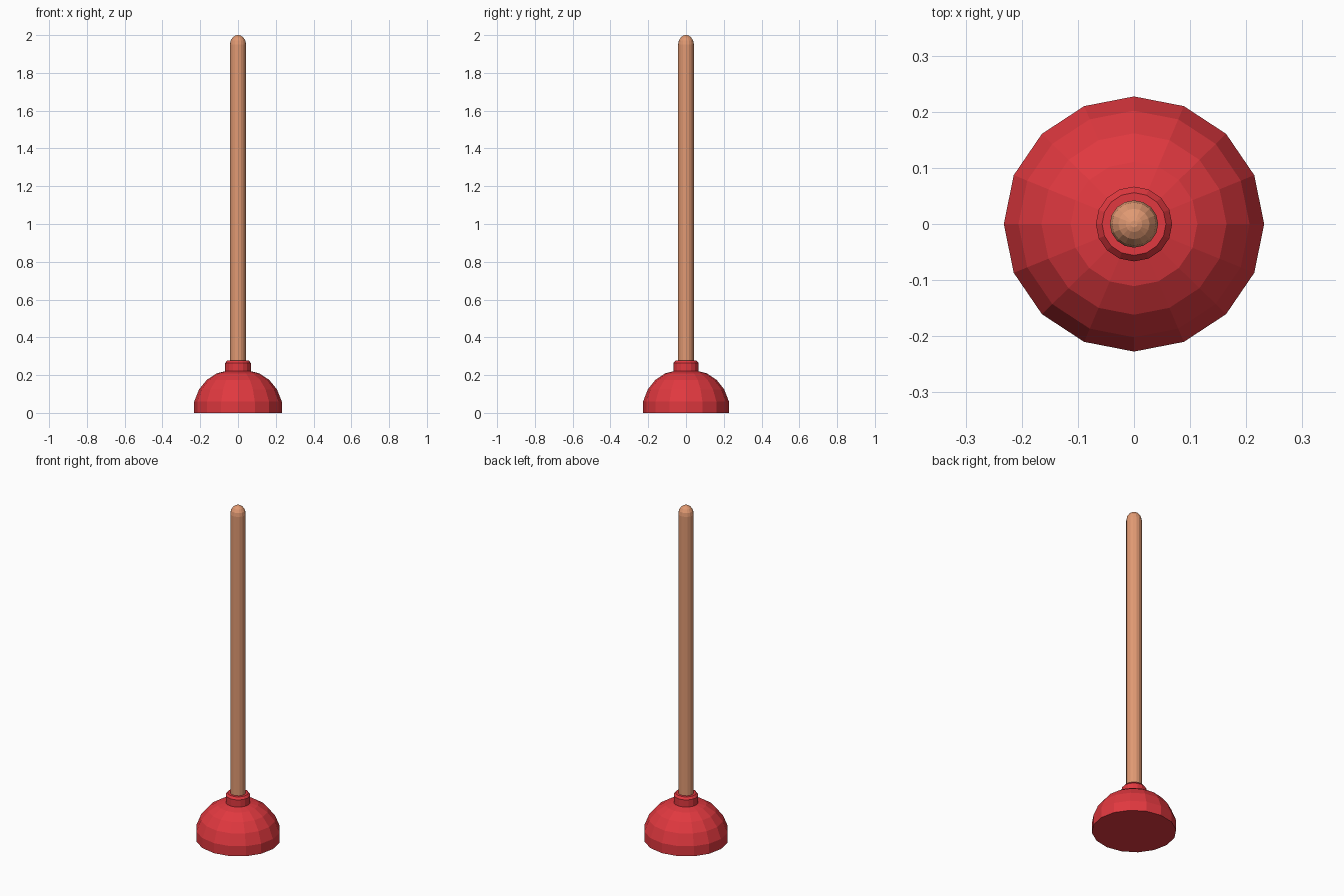
import bpy, bmesh, math

if "Cube" in bpy.data.objects:
    bpy.data.objects.remove(bpy.data.objects["Cube"])

SIDES = 16


def material(name, color):
    m = bpy.data.materials.new(name)
    m.diffuse_color = (*color, 1)
    m.use_nodes = True
    m.node_tree.nodes["Principled BSDF"].inputs["Base Color"].default_value = m.diffuse_color
    return m


def lathe(name, profile, mat, y_scale=1.0):
    """Closed solid of revolution from (radius, z) points, bottom to top."""
    bm = bmesh.new()
    rings = []
    for r, z in profile:
        rings.append([bm.verts.new((r * math.cos(a), r * y_scale * math.sin(a), z))
                      for a in (2 * math.pi * i / SIDES for i in range(SIDES))])
    for low, high in zip(rings, rings[1:]):
        for i in range(SIDES):
            j = (i + 1) % SIDES
            bm.faces.new((low[i], low[j], high[j], high[i]))
    bm.faces.new(rings[0][::-1])
    bm.faces.new(rings[-1])
    mesh = bpy.data.meshes.new(name)
    bm.to_mesh(mesh)
    bm.free()
    mesh.materials.append(mat)
    obj = bpy.data.objects.new(name, mesh)
    bpy.context.collection.objects.link(obj)
    return obj


red = material("red_rubber", (0.75, 0.04, 0.05))
wood = material("wood", (0.75, 0.32, 0.17))

# Rubber cup: straight rim, dome, closed underside
lathe("rubber_cup", [(0.232, 0), (0.232, 0.06), (0.206, 0.125), (0.165, 0.175),
                     (0.113, 0.209), (0.062, 0.222)], red, 0.98)

# Collar gripping the handle, with a chamfered top edge
lathe("collar", [(0.068, 0.21), (0.068, 0.264), (0.057, 0.277)], red, 0.98)

# Wooden handle with rounded end
R, H = 0.043, 0.05
tip = [(R * math.cos(a), 1.95 + H * math.sin(a))
       for a in (math.radians(d) for d in (0, 25, 50, 70, 86))]
lathe("handle", [(R, 0.25)] + tip[:-1] + [(0.006, 2.0)], wood, 0.98)
